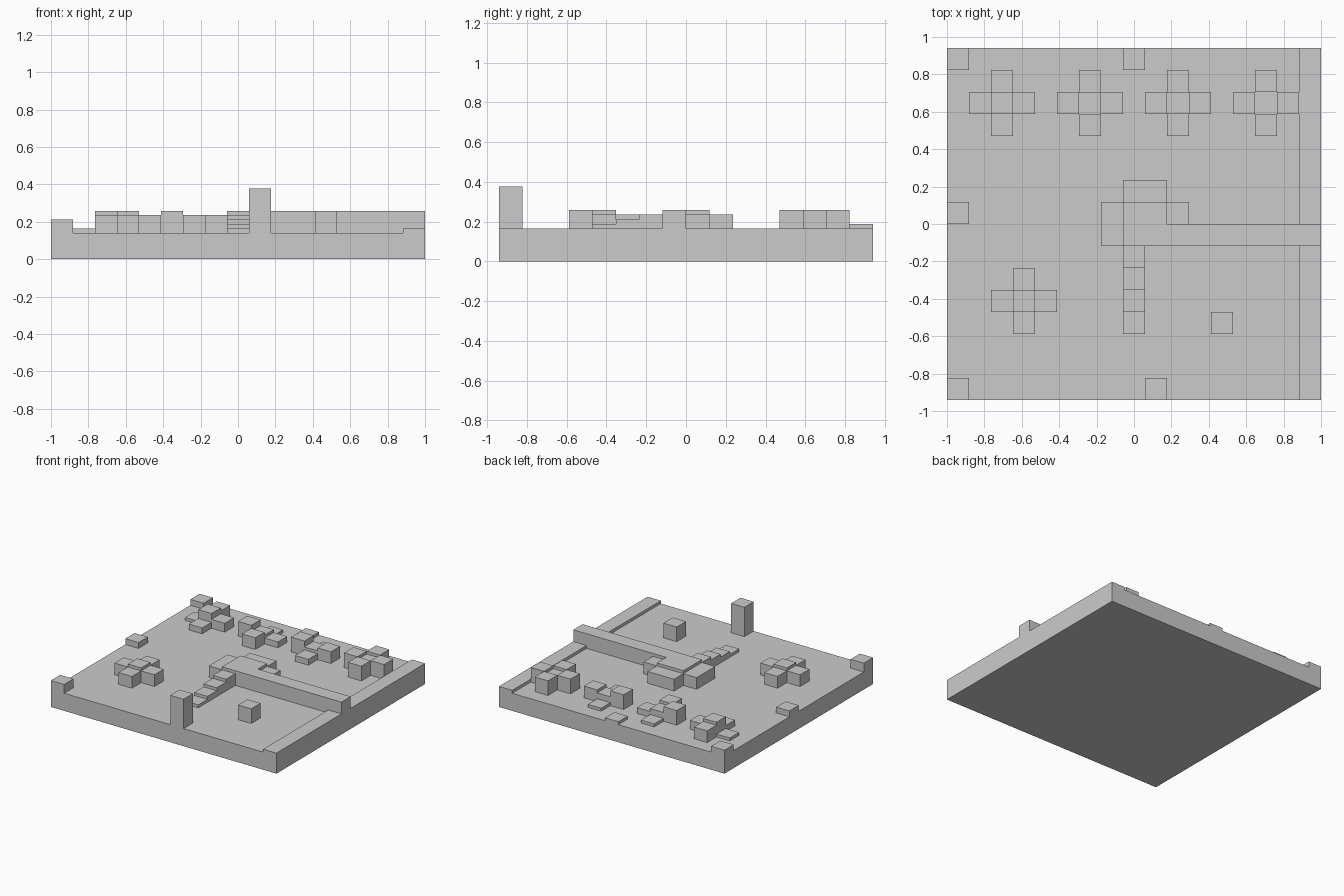
import bpy
import bmesh

if "Cube" in bpy.data.objects:
    bpy.data.objects.remove(bpy.data.objects["Cube"], do_unlink=True)

CELL = 2 / 17          # side of one square
STEP = CELL / 5        # one height level
NX, NY = 17, 16
FLOOR = 6

stone = bpy.data.materials.new("light_grey")
stone.use_nodes = True
GREY = (0.6, 0.6, 0.6, 1)
stone.diffuse_color = GREY
stone.node_tree.nodes["Principled BSDF"].inputs["Base Color"].default_value = GREY

# Every square belongs to one part and has one height level
level = {(i, j): FLOOR for i in range(NX) for j in range(NY)}
owner = {c: "ground" for c in level}


def block(name, i, j, h, w=1, d=1):
    for a in range(i, i + w):
        for b in range(j, j + d):
            level[a, b] = h
            owner[a, b] = name


def cross(name, i, j, centre, left, right, front, back):
    block(name, i, j, centre)
    block(name, i - 1, j, left)
    block(name, i + 1, j, right)
    block(name, i, j - 1, front)
    block(name, i, j + 1, back)


# Raised edge strip and long wall
block("edge_strip", 16, 0, 7, d=NY)
block("long_wall", 10, 7, 11, w=7)

# Central platform with lower wings
block("platform", 8, 7, 11, w=2, d=2)
block("platform", 7, 7, 10, d=2)
block("platform", 8, 9, 10, w=2)
block("platform", 10, 8, 10)

# Stairs up to the platform
for k in range(4):
    block("stairs", 8, 3 + k, 7 + k)

# Cross-shaped clusters
cross("front_cluster", 3, 4, 11, 10, 10, 10, 10)
cross("back_cluster_a", 2, 13, 11, 7, 9, 8, 10)
cross("back_cluster_b", 6, 13, 9, 11, 8, 10, 7)
cross("back_cluster_c", 10, 13, 9, 11, 10, 8, 7)
cross("back_cluster_d", 14, 13, 10, 11, 11, 11, 11)

# Single blocks
block("lone_block", 12, 3, 11)
block("pillar", 9, 0, 16)
block("front_corner_block", 0, 0, 9)
block("side_block", 0, 8, 8)
block("back_corner_block", 0, 15, 8)
block("back_plate", 8, 15, 7)


def build(name):
    bm = bmesh.new()

    def face(corners):
        bm.faces.new([bm.verts.new(((x - NX / 2) * CELL, (y - NY / 2) * CELL, z * STEP))
                      for x, y, z in corners])

    for (i, j), h in level.items():
        if owner[i, j] != name:
            continue
        ring = [(i, j), (i + 1, j), (i + 1, j + 1), (i, j + 1)]
        face([(x, y, h) for x, y in ring])
        # Walls only where the neighbouring square is lower
        for k, (di, dj) in enumerate([(0, -1), (1, 0), (0, 1), (-1, 0)]):
            low = level.get((i + di, j + dj), 0)
            if low < h:
                (ax, ay), (bx, by) = ring[k], ring[(k + 1) % 4]
                face([(ax, ay, low), (bx, by, low), (bx, by, h), (ax, ay, h)])
    if name == "ground":
        face([(0, 0, 0), (0, NY, 0), (NX, NY, 0), (NX, 0, 0)])
    bmesh.ops.remove_doubles(bm, verts=bm.verts, dist=CELL / 100)
    bmesh.ops.dissolve_limit(bm, angle_limit=0.01, verts=bm.verts, edges=bm.edges)
    mesh = bpy.data.meshes.new(name)
    bm.to_mesh(mesh)
    bm.free()
    mesh.materials.append(stone)
    bpy.context.collection.objects.link(bpy.data.objects.new(name, mesh))


for part in sorted(set(owner.values())):
    build(part)
